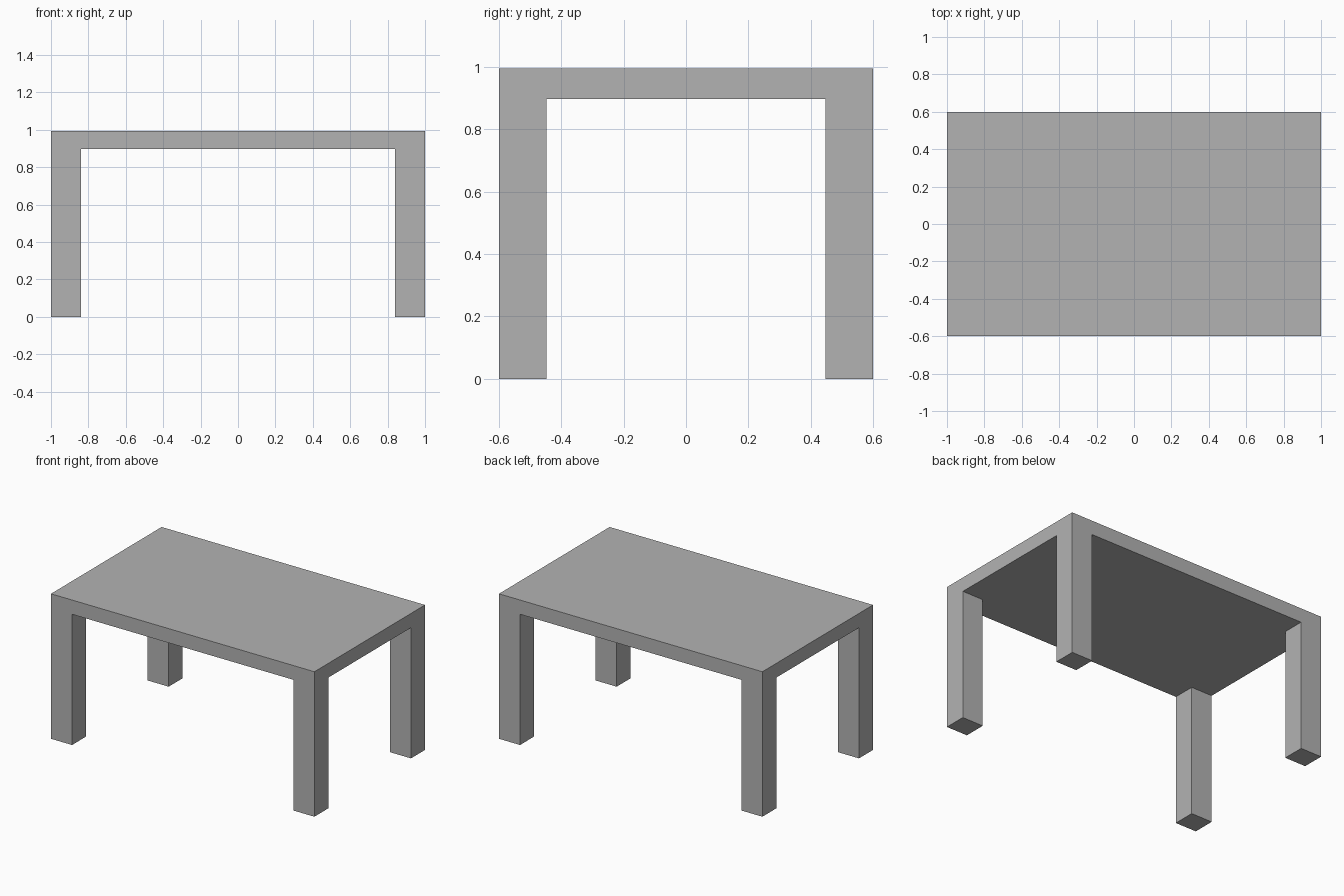
import bpy

# Remove the default cube
cube = bpy.data.objects.get("Cube")
if cube:
    bpy.data.objects.remove(cube, do_unlink=True)

LENGTH, DEPTH, HEIGHT = 2.0, 1.2, 0.995
TOP_THICKNESS = 0.098
LEG_X, LEG_Y = 0.16, 0.152
UNDERSIDE = HEIGHT - TOP_THICKNESS

# Single grey finish
grey = bpy.data.materials.new("plain_grey")
grey.use_nodes = True
colour = (0.45, 0.45, 0.45, 1.0)
grey.diffuse_color = colour
grey.node_tree.nodes["Principled BSDF"].inputs["Base Color"].default_value = colour


def add_box(name, centre, size):
    bpy.ops.mesh.primitive_cube_add(size=1, location=centre)
    box = bpy.context.object
    box.name = name
    box.scale = size
    bpy.ops.object.transform_apply(location=False, rotation=False, scale=True)
    box.data.materials.append(grey)
    return box


# Tabletop slab
add_box("tabletop", (0, 0, UNDERSIDE + TOP_THICKNESS / 2),
        (LENGTH, DEPTH, TOP_THICKNESS))

# Four legs, flush with the corners of the tabletop
for depth_name, sy in (("front", -1), ("back", 1)):
    for side_name, sx in (("right", -1), ("left", 1)):
        add_box(f"{depth_name}_{side_name}_leg",
                (sx * (LENGTH - LEG_X) / 2, sy * (DEPTH - LEG_Y) / 2, UNDERSIDE / 2),
                (LEG_X, LEG_Y, UNDERSIDE))
